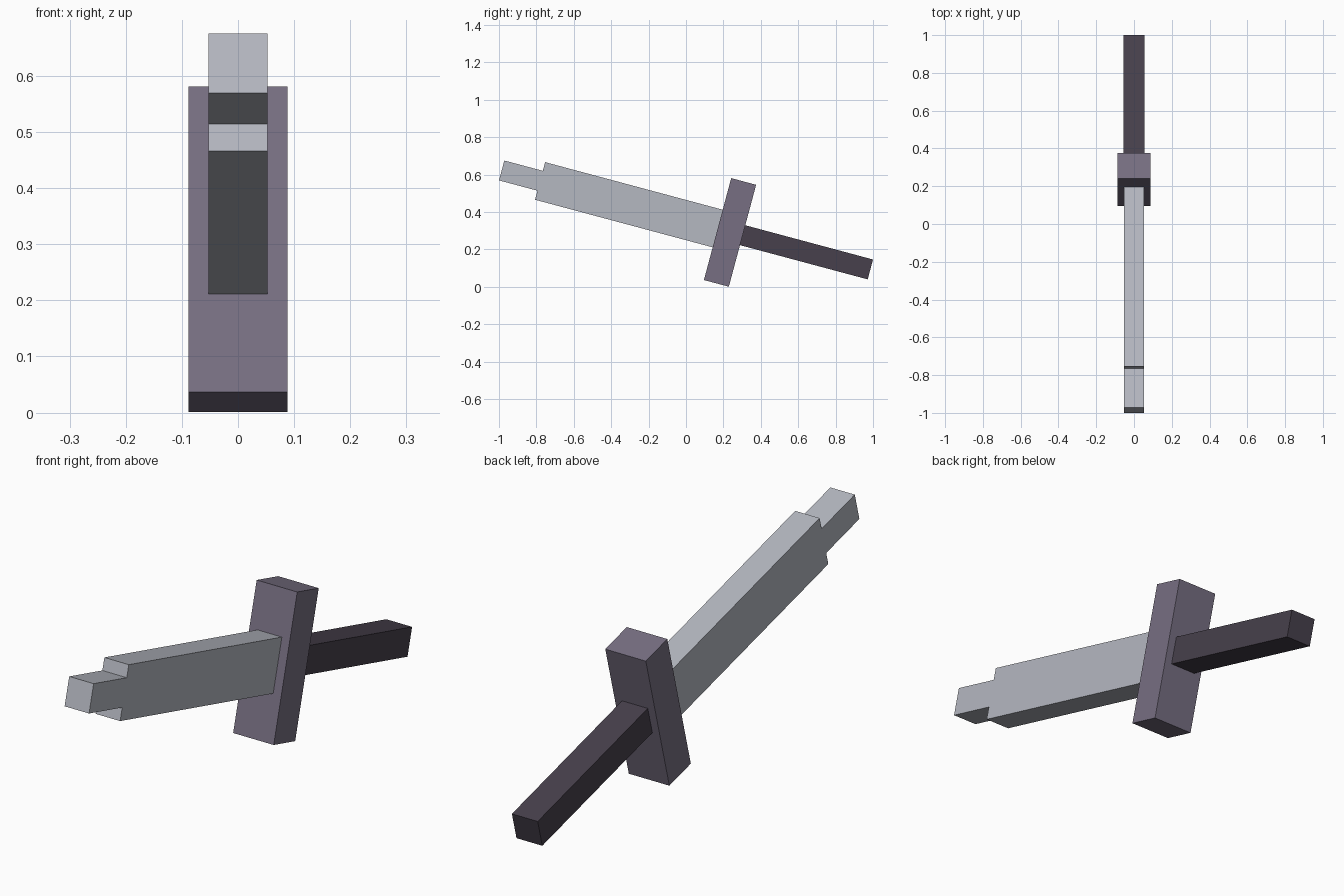
import bpy
import bmesh
import math
from mathutils import Matrix

if "Cube" in bpy.data.objects:
    bpy.data.objects.remove(bpy.data.objects["Cube"])

# The whole sword leans nose-up about the x axis
TILT = Matrix.Rotation(math.radians(-15), 4, 'X')


def material(name, srgb):
    mat = bpy.data.materials.new(name)
    linear = [((c / 255 + 0.055) / 1.055) ** 2.4 for c in srgb]
    mat.diffuse_color = (*linear, 1)
    mat.use_nodes = True
    mat.node_tree.nodes["Principled BSDF"].inputs["Base Color"].default_value = mat.diffuse_color
    return mat


def extruded(name, profile, half_width, mat):
    """Extrude a (length, height) outline evenly to both sides of x = 0."""
    bm = bmesh.new()
    face = bm.faces.new([bm.verts.new((-half_width, u, v)) for u, v in profile])
    side = bmesh.ops.extrude_face_region(bm, geom=[face])
    verts = [g for g in side['geom'] if isinstance(g, bmesh.types.BMVert)]
    bmesh.ops.translate(bm, verts=verts, vec=(2 * half_width, 0, 0))
    bmesh.ops.recalc_face_normals(bm, faces=bm.faces)
    bm.transform(TILT)
    mesh = bpy.data.meshes.new(name)
    bm.to_mesh(mesh)
    bm.free()
    mesh.materials.append(mat)
    obj = bpy.data.objects.new(name, mesh)
    bpy.context.collection.objects.link(obj)
    return obj


def rect(u0, u1, v0, v1):
    return [(u0, v0), (u1, v0), (u1, v1), (u0, v1)]


steel = material("steel grey", (181, 184, 193))
purple = material("dusky purple", (119, 111, 130))
dark = material("dark plum", (71, 64, 76))

# Blade with a stepped, narrower tip
blade = [(0.084, 0.241), (-0.90, 0.241), (-0.90, 0.291), (-1.113, 0.291),
         (-1.113, 0.401), (-0.90, 0.401), (-0.90, 0.449), (0.084, 0.449)]
extruded("blade", blade, 0.053, steel)

# Crossguard block
extruded("crossguard", rect(0.083, 0.221, 0.060, 0.624), 0.088, purple)

# Grip running through the crossguard
extruded("grip", rect(0.085, 0.928, 0.290, 0.400), 0.056, dark)
